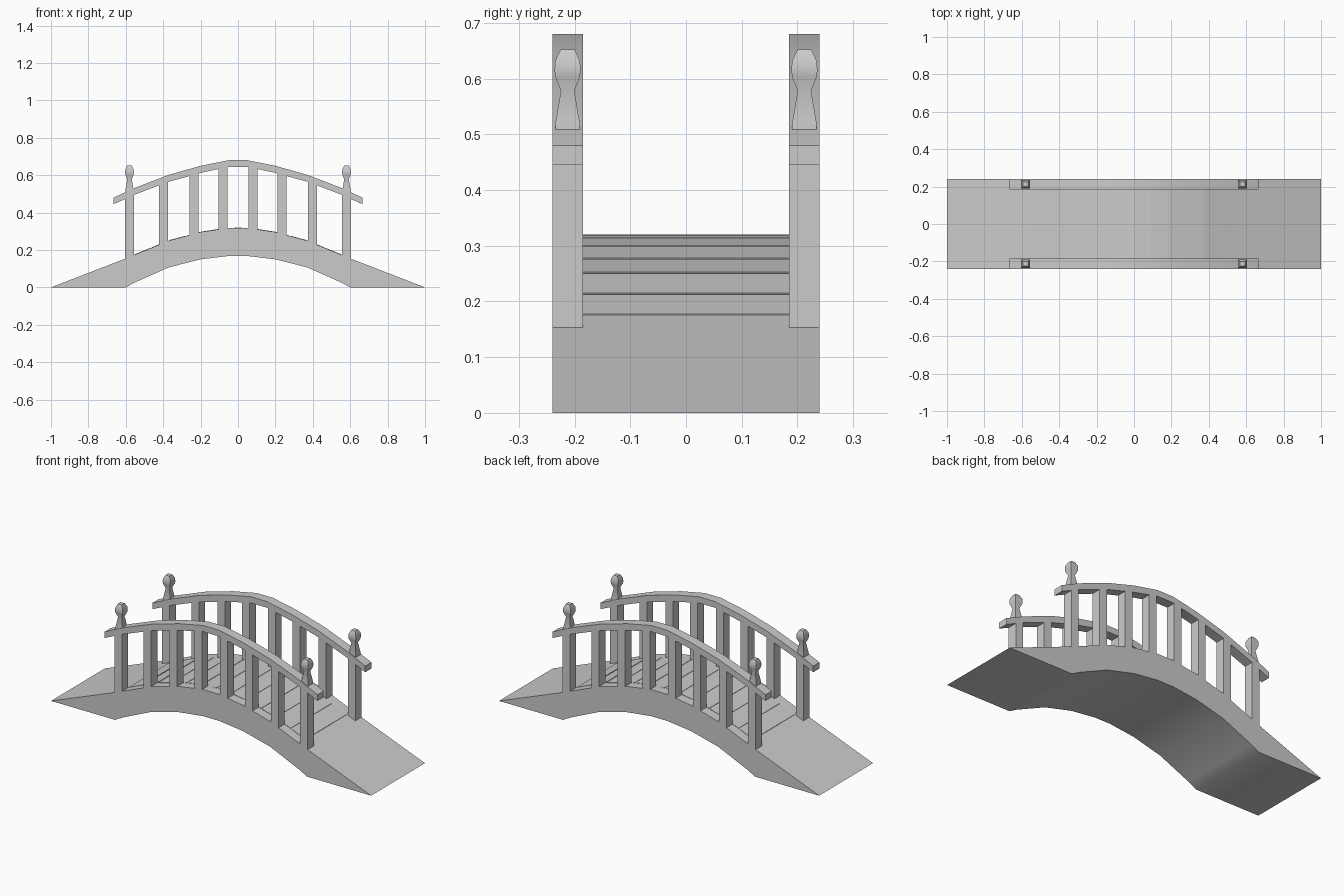
import bpy, bmesh, math

if "Cube" in bpy.data.objects:
    bpy.data.objects.remove(bpy.data.objects["Cube"])

DECK_TOP = [(0.05, 0.318), (0.2, 0.296), (0.37, 0.25), (0.6, 0.155), (1.0, 0.0)]
DECK_LOW = [(0.05, 0.168), (0.2, 0.15), (0.37, 0.107), (0.55, 0.027), (0.6, 0.0), (1.0, 0.0)]
RAIL_TOP = [(0.05, 0.68), (0.2, 0.65), (0.37, 0.602), (0.55, 0.533), (0.665, 0.48)]
RAIL_LOW = [(0.05, 0.645), (0.2, 0.612), (0.37, 0.565), (0.55, 0.497), (0.665, 0.445)]
RAIL_Y, RAIL_W = 0.2125, 0.055


def height(half, x):
    # height of a mirrored half profile at x
    pts = [(0, half[0][1])] + half
    x = abs(x)
    for (x0, z0), (x1, z1) in zip(pts, pts[1:]):
        if x <= x1:
            return z0 + (z1 - z0) * (x - x0) / (x1 - x0)
    return pts[-1][1]


def full(half):
    return [(-x, z) for x, z in reversed(half)] + half


def finish(name, bm, smooth=30):
    bmesh.ops.remove_doubles(bm, verts=bm.verts, dist=1e-5)
    bmesh.ops.recalc_face_normals(bm, faces=bm.faces)
    me = bpy.data.meshes.new(name)
    bm.to_mesh(me)
    bm.free()
    ob = bpy.data.objects.new(name, me)
    bpy.context.collection.objects.link(ob)
    if smooth:
        bpy.ops.object.select_all(action='DESELECT')
        ob.select_set(True)
        bpy.context.view_layer.objects.active = ob
        bpy.ops.object.shade_smooth_by_angle(angle=math.radians(smooth))
    return ob


def extrude_xz(name, outline, y0, y1, smooth=30):
    # side outline extruded across the bridge
    bm = bmesh.new()
    face = bm.faces.new([bm.verts.new((x, y0, z)) for x, z in outline])
    ext = bmesh.ops.extrude_face_region(bm, geom=[face])["geom"]
    bmesh.ops.translate(bm, vec=(0, y1 - y0, 0),
                        verts=[v for v in ext if isinstance(v, bmesh.types.BMVert)])
    return finish(name, bm, smooth)


# arched deck with ramps (shared tips at x = -1 and 1)
extrude_xz("arched_deck", full(DECK_TOP) + full(DECK_LOW)[::-1][1:-1], -0.24, 0.24)

# flat planks lying almost flush with the deck
count, span, gap = 12, 0.555, 0.008
step = 2 * span / count
for i in range(count):
    a = -span + i * step + gap / 2
    b = a + step - gap
    za, zb = height(DECK_TOP, a), height(DECK_TOP, b)
    extrude_xz(f"plank_{i + 1}", [(a, za - 0.02), (b, zb - 0.02), (b, zb + 0.002), (a, za + 0.002)],
               -0.186, 0.186, 0)

# finial: four-sided turned shape
FINIAL = [(0.022, 0.505), (0.022, 0.52), (0.012, 0.578), (0.022, 0.603),
          (0.0235, 0.615), (0.022, 0.632), (0.0126, 0.652)]


def finial(name, cx, cy):
    bm = bmesh.new()
    rings = [[bm.verts.new((cx + sx * r, cy + sy * r, z))
              for sx, sy in ((-1, -1), (1, -1), (1, 1), (-1, 1))] for r, z in FINIAL]
    for lo, hi in zip(rings, rings[1:]):
        for k in range(4):
            n = (k + 1) % 4
            bm.faces.new((lo[k], lo[n], hi[n], hi[k]))
    bm.faces.new(rings[0][::-1])
    bm.faces.new(rings[-1])
    finish(name, bm, 50)


for side, s in (("front", -1), ("back", 1)):
    y0, y1 = s * RAIL_Y - RAIL_W / 2, s * RAIL_Y + RAIL_W / 2
    # curved handrail
    extrude_xz(f"{side}_handrail", full(RAIL_TOP) + full(RAIL_LOW)[::-1], y0, y1)
    # posts from deck into rail
    for i, c in enumerate((-0.58, -0.398, -0.235, -0.08, 0.08, 0.235, 0.398, 0.58)):
        a, b = c - 0.0235, c + 0.0235
        extrude_xz(f"{side}_post_{i + 1}",
                   [(a, height(DECK_TOP, a) - 0.01), (b, height(DECK_TOP, b) - 0.01),
                    (b, height(RAIL_LOW, b) + 0.01), (a, height(RAIL_LOW, a) + 0.01)], y0, y1, 0)
    # end finials
    for end, x in (("left", -0.58), ("right", 0.58)):
        finial(f"{side}_{end}_finial", x, s * RAIL_Y)
